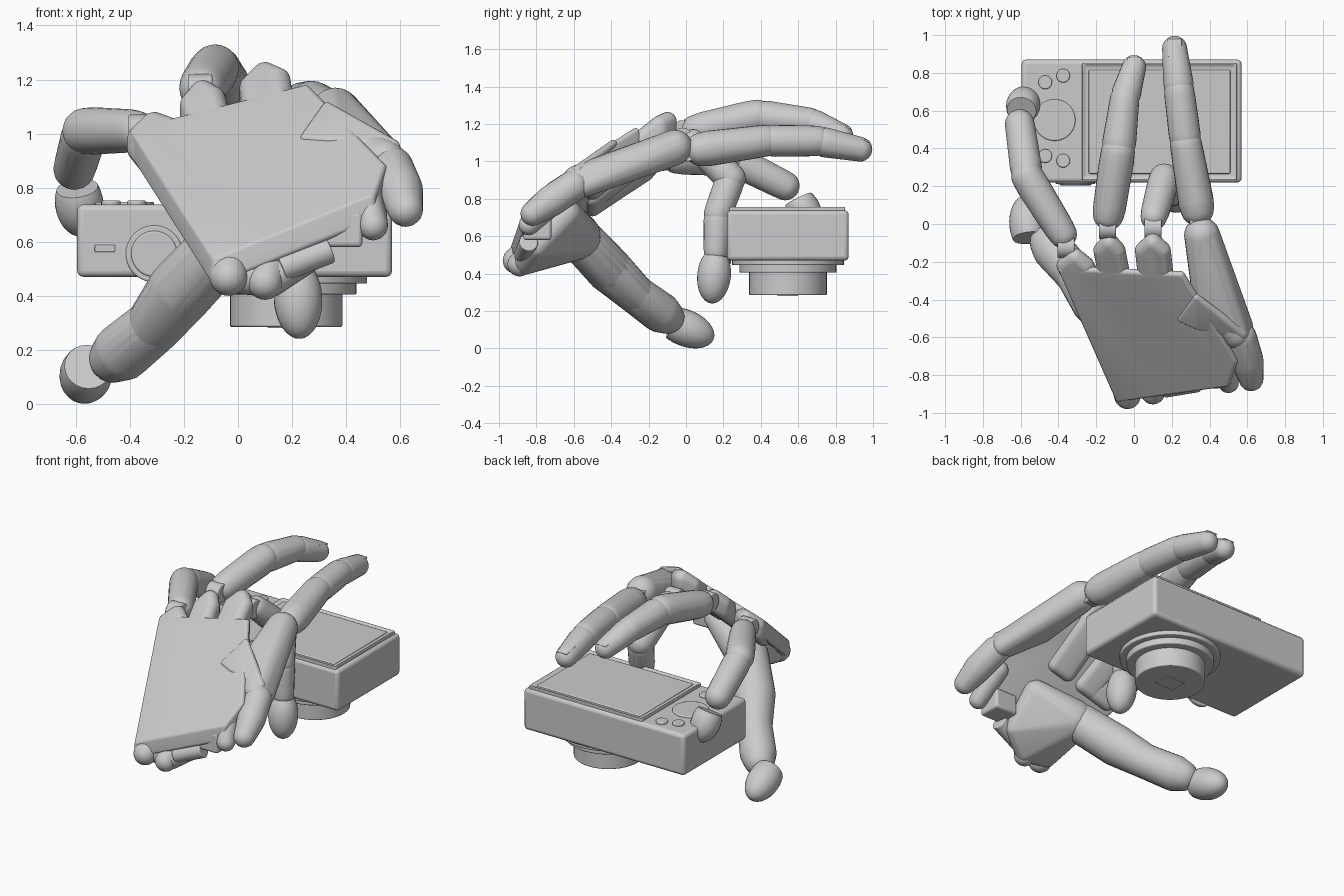
import bpy, bmesh, math
from mathutils import Vector, Matrix

old = bpy.data.objects.get("Cube")
if old:
    bpy.data.objects.remove(old, do_unlink=True)

grey = bpy.data.materials.new("light_grey")
grey.use_nodes = True
grey.diffuse_color = (0.6, 0.6, 0.6, 1)
grey.node_tree.nodes["Principled BSDF"].inputs["Base Color"].default_value = (0.6, 0.6, 0.6, 1)
made = []


def finish(name, bm, bevel=0):
    bmesh.ops.recalc_face_normals(bm, faces=bm.faces[:])
    mesh = bpy.data.meshes.new(name)
    bm.to_mesh(mesh)
    bm.free()
    mesh.materials.append(grey)
    ob = bpy.data.objects.new(name, mesh)
    bpy.context.collection.objects.link(ob)
    if bevel:
        mod = ob.modifiers.new("soft_edge", "BEVEL")
        mod.width, mod.segments, mod.limit_method = bevel, 3, "ANGLE"
    made.append(ob)
    return ob


# Directions shared by every ball
ball = bmesh.new()
bmesh.ops.create_icosphere(ball, subdivisions=3, radius=1)
directions = [v.co.copy() for v in ball.verts]
ball.free()


def hull(name, balls):
    """Convex skin around balls given as (x, y, z, radius)."""
    bm = bmesh.new()
    for x, y, z, r in balls:
        for d in directions:
            bm.verts.new(Vector((x, y, z)) + d * r)
    bmesh.ops.convex_hull(bm, input=bm.verts[:])
    bmesh.ops.delete(bm, geom=[v for v in bm.verts if not v.link_faces], context="VERTS")
    return finish(name, bm)


def egg(name, centre, axis, radius, half, cut):
    """Ellipsoid along an axis, its rear sliced flat."""
    bm = bmesh.new()
    bmesh.ops.create_uvsphere(bm, u_segments=24, v_segments=16, radius=1)
    res = bmesh.ops.bisect_plane(bm, geom=bm.verts[:] + bm.edges[:] + bm.faces[:],
                                 plane_co=(0, 0, cut), plane_no=(0, 0, 1), clear_inner=True)
    rim = [e for e in res["geom_cut"] if isinstance(e, bmesh.types.BMEdge)]
    bmesh.ops.contextual_create(bm, geom=rim)
    rot = Vector(axis).to_track_quat("Z", "Y").to_matrix().to_4x4()
    bm.transform(Matrix.Translation(centre) @ rot @ Matrix.Diagonal((radius, radius, half, 1)))
    return finish(name, bm)


def rod(name, a, b, r, bevel=0.006):
    a, b = Vector(a), Vector(b)
    rot = (b - a).to_track_quat("Z", "Y").to_matrix().to_4x4()
    bm = bmesh.new()
    bmesh.ops.create_cone(bm, cap_ends=True, segments=40, radius1=r, radius2=r,
                          depth=(b - a).length, matrix=Matrix.Translation((a + b) / 2) @ rot)
    return finish(name, bm, bevel)


def box(name, lo, hi, bevel=0.01, inset=0, sink=0):
    lo, hi = Vector(lo), Vector(hi)
    bm = bmesh.new()
    bmesh.ops.create_cube(bm, size=1, matrix=Matrix.Translation((lo + hi) / 2) @ Matrix.Diagonal((*(hi - lo), 1)))
    if inset:
        top = max(bm.faces, key=lambda f: f.calc_center_median().z)
        bmesh.ops.inset_region(bm, faces=[top], thickness=inset)
        bmesh.ops.translate(bm, verts=top.verts[:], vec=(0, 0, -sink))
    return finish(name, bm, bevel)


def back(x, y, r, deep=0):
    """Ball touching the sloping back of the hand from beneath."""
    z = 1.11 + 0.29 * (x - 0.02) + 0.82 * (y + 0.28)
    return (x, y, z - r * 1.325 - deep, r)


# Compact camera, lying with its lens down
box("camera_body", (-0.595, 0.22, 0.47), (0.57, 0.87, 0.738), 0.022)
box("screen_frame", (-0.275, 0.232, 0.72), (0.545, 0.85, 0.76), 0.008, 0.026, 0.012)
box("screen_panel", (-0.24, 0.266, 0.735), (0.51, 0.816, 0.756), 0.006)
rod("control_dial", (-0.42, 0.55, 0.72), (-0.42, 0.55, 0.747), 0.11)
for i, (x, y) in enumerate([(-0.47, 0.75), (-0.375, 0.785), (-0.47, 0.36), (-0.375, 0.335)]):
    rod(f"camera_button_{i}", (x, y, 0.72), (x, y, 0.752), 0.036)
rod("shutter_ring", (-0.31, 0.24, 0.555), (-0.31, 0.212, 0.555), 0.105)
rod("shutter_button", (-0.31, 0.24, 0.555), (-0.31, 0.205, 0.555), 0.085)
box("power_button", (-0.53, 0.213, 0.562), (-0.455, 0.24, 0.588), 0.003)
for i, (r, z) in enumerate([(0.3, 0.445), (0.26, 0.405), (0.208, 0.285)]):
    rod(f"lens_tier_{i}", (0.178, 0.545, 0.48), (0.178, 0.545, z), r)
box("lens_window", (0.11, 0.49, 0.28), (0.246, 0.6, 0.3), 0.003)

# Palm: sloping slab with three flat-backed knuckle prongs
outline = [(-0.38, -0.24), (-0.19, -0.29), (0.02, -0.29), (0.25, -0.27), (0.33, -0.4),
           (0.53, -0.72), (0.49, -0.84), (0.13, -0.89), (-0.08, -0.92)]
hull("palm_slab", [back(x, y, 0.02, d) for x, y in outline for d in (0, 0.07)])
prongs = [(-0.31, -0.19, -0.16, -0.5, 0.05), (-0.13, -0.11, -0.06, -0.5, 0.035), (0.1, -0.11, 0.14, -0.5, 0.045)]
for i, (x, y, u, v, w) in enumerate(prongs):
    plan = [(x - w, y - 0.03), (x + w, y - 0.03), (x, y + 0.01), (u - w, v), (u + w, v)]
    hull(f"knuckle_prong_{i}", [back(px, py, 0.05, d) for px, py in plan for d in (0, 0.04)])

# Little finger side of the hand
hull("side_metacarpal", [(0.36, -0.06, 1.075, 0.095), (0.38, -0.4, 0.98, 0.07), (0.54, -0.58, 0.9, 0.08),
                         (0.57, -0.54, 0.87, 0.06), (0.38, -0.08, 1.05, 0.08)])
hull("side_wrist_tab", [(0.565, -0.6, 0.87, 0.085), (0.6, -0.72, 0.79, 0.085), (0.62, -0.82, 0.72, 0.065)])
hull("side_cover", [back(x, y, 0.02, -0.012) for x, y in [(0.25, -0.5), (0.33, -0.39), (0.34, -0.54)]]
     + [(0.57, -0.58, 0.95, 0.03)])

# Heel of the hand and the wrist sockets
hull("palm_heel", [(-0.03, -0.85, 0.48, 0.07), (0.12, -0.86, 0.46, 0.065), (0.25, -0.8, 0.54, 0.06),
                   (-0.01, -0.58, 0.6, 0.125), (0.22, -0.64, 0.72, 0.08)])
hull("wrist_prong_left", [back(-0.035, -0.91, 0.07, 0.015), back(-0.07, -0.82, 0.06), back(-0.03, -0.75, 0.06)])
hull("wrist_prong_inner", [(0.1, -0.89, 0.45, 0.065), (0.14, -0.78, 0.58, 0.06)])
hull("wrist_prong_right", [(0.5, -0.84, 0.66, 0.055), (0.485, -0.8, 0.74, 0.05), (0.48, -0.68, 0.8, 0.06)])
rod("wrist_pin", (0.16, -0.87, 0.5), (0.34, -0.84, 0.57), 0.05)
box("wrist_block", (0.3, -0.87, 0.58), (0.46, -0.72, 0.71), 0.015)

# Fingers: each is a chain of tapered segments
fingers = {
    "index": [(-0.36, -0.08, 1.01, 0.08), (-0.565, 0.25, 1.01, 0.085), (-0.605, 0.53, 0.87, 0.078)],
    "middle": [(-0.14, 0.02, 1.16, 0.088), (-0.085, 0.38, 1.24, 0.09), (-0.05, 0.66, 1.21, 0.078), (0, 0.83, 1.14, 0.064)],
    "ring": [(0.1, 0.02, 1.12, 0.075), (0.16, 0.24, 0.91, 0.08), (0.2, 0.17, 0.72, 0.075), (0.215, 0.16, 0.52, 0.065)],
    "little": [(0.34, 0.05, 1.06, 0.095), (0.275, 0.42, 1.11, 0.085), (0.24, 0.7, 1.11, 0.08), (0.215, 0.93, 1.065, 0.066)],
}
for name, joints in fingers.items():
    for i, (a, b) in enumerate(zip(joints, joints[1:])):
        p, q = Vector(a[:3]), Vector(b[:3])
        hull(f"{name}_segment_{i}", [(*p.lerp(q, 0.08), a[3] * 0.93), (*p.lerp(q, 0.2), a[3]),
                                     (*p.lerp(q, 0.85), b[3] * 1.03), b])
    x, y, z, r = joints[0]
    rod(f"{name}_knuckle_pin", (x - 0.045, y - 0.04, z), (x + 0.045, y - 0.04, z), 0.06)
egg("index_tip", (-0.587, 0.63, 0.74), (0.1, 0.35, -0.7), 0.09, 0.13, -0.5)
egg("ring_tip", (0.222, 0.15, 0.39), (0.05, -0.1, -1), 0.09, 0.15, -0.7)

# Fingernails on the two stretched fingers
for name, x, y, z, drop in [("middle", 0, 0.83, 1.203, 0.025), ("little", 0.215, 0.93, 1.128, 0.02)]:
    hull(f"{name}_nail", [(x + s * 0.032, y + t, z - drop * (t > 0), 0.006) for s in (-1, 1) for t in (-0.04, 0.045)])

# Thumb reaching down and out
thumb = [(-0.06, -0.56, 0.58, 0.12), (-0.21, -0.41, 0.42, 0.125), (-0.31, -0.27, 0.29, 0.105),
         (-0.425, -0.14, 0.195, 0.11), (-0.46, -0.1, 0.17, 0.092)]
for i, pair in enumerate(zip(thumb, thumb[1:])):
    hull(f"thumb_segment_{i}", pair)
egg("thumb_tip", (-0.562, -0.005, 0.11), (-0.1, 1, -0.4), 0.098, 0.165, -0.45)

# Smooth shading with crisp edges
bpy.ops.object.select_all(action="DESELECT")
for ob in made:
    ob.select_set(True)
bpy.context.view_layer.objects.active = made[0]
bpy.ops.object.shade_smooth_by_angle(angle=math.radians(30))
